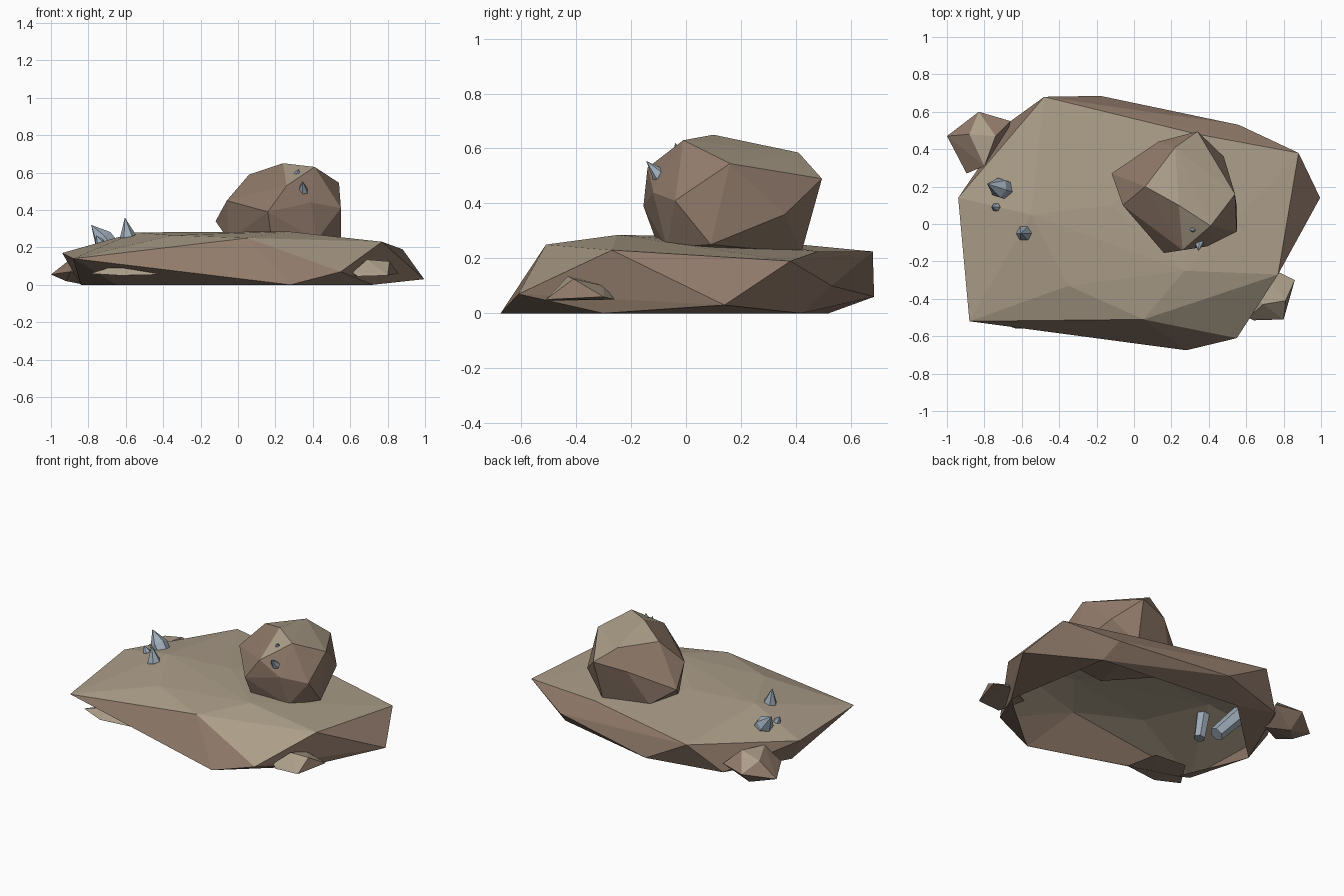
import bpy, bmesh
from mathutils import Vector


def material(name, rgb):
    m = bpy.data.materials.new(name)
    m.diffuse_color = (*rgb, 1)
    return m


TAN = material("dusty_tan", (0.41, 0.34, 0.25))
BROWN = material("warm_brown", (0.28, 0.195, 0.145))
CRYSTAL = material("crystal_blue", (0.34, 0.41, 0.48))


def finish(bm, name, mats):
    me = bpy.data.meshes.new(name)
    bm.to_mesh(me)
    bm.free()
    for m in mats:
        me.materials.append(m)
    ob = bpy.data.objects.new(name, me)
    bpy.context.collection.objects.link(ob)
    return ob


def rock(name, pts, tan_above=0.72, open_base=False):
    """Faceted rock: hull of a few corner points, tan on upward faces."""
    bm = bmesh.new()
    for p in pts:
        bm.verts.new(p)
    res = bmesh.ops.convex_hull(bm, input=bm.verts)
    loose = {g for g in res["geom_interior"] if isinstance(g, bmesh.types.BMVert)}
    bmesh.ops.delete(bm, geom=list(loose), context='VERTS')
    bmesh.ops.recalc_face_normals(bm, faces=bm.faces)
    if open_base:
        flat = [f for f in bm.faces if all(v.co.z < 0.005 for v in f.verts)]
        bmesh.ops.delete(bm, geom=flat, context='FACES')
    for f in bm.faces:
        f.material_index = 0 if f.normal.z > tan_above else 1
    return finish(bm, name, (TAN, BROWN))


def crystal(name, tip, base, r, point):
    """Hexagonal prism with a pyramid point, from base to tip."""
    tip, base = Vector(tip), Vector(base)
    axis = (tip - base).normalized()
    length = (tip - base).length
    bm = bmesh.new()
    bmesh.ops.create_circle(bm, cap_ends=True, segments=6, radius=r * 0.85)
    ret = bmesh.ops.extrude_face_region(bm, geom=bm.faces[:])
    top = [g for g in ret["geom"] if isinstance(g, bmesh.types.BMVert)]
    for v in top:
        v.co.z = length - point
        v.co.xy *= 1.18
    face = [f for f in bm.faces if all(v in top for v in f.verts)]
    p = bmesh.ops.poke(bm, faces=face)
    p["verts"][0].co.z = length
    bmesh.ops.recalc_face_normals(bm, faces=bm.faces)
    ob = finish(bm, name, (CRYSTAL,))
    ob.rotation_mode = 'QUATERNION'
    ob.rotation_quaternion = axis.to_track_quat('Z', 'Y')
    ob.location = base


# wide hollow slab: ground rim, belt corners, upper plateau
rock("base_slab", [
    (0.28, -0.675, 0), (0.72, -0.30, 0), (0.60, 0.42, 0),
    (-0.38, 0.52, 0), (-0.84, 0.08, 0), (-0.65, -0.37, 0),
    (0.55, -0.61, 0.07), (0.995, 0.14, 0.03), (0.88, 0.38, 0.19),
    (0.56, 0.53, 0.10), (-0.18, 0.685, 0.06), (-0.48, 0.68, 0.225),
    (-0.66, 0.55, 0.04), (-0.94, 0.14, 0.17), (-0.88, -0.52, 0.14),
    (0.05, -0.51, 0.25), (0.77, -0.27, 0.23), (0.27, -0.25, 0.285),
    (-0.35, -0.33, 0.265), (-0.55, 0.05, 0.28), (-0.12, 0.10, 0.28),
    (0.34, 0.48, 0.225)], 0.75, True)

# boulder sunk into the plateau
rock("boulder", [
    (-0.12, 0.27, 0.34), (-0.06, 0.10, 0.45), (0.06, 0.20, 0.59),
    (0.22, 0.41, 0.585), (0.24, 0.10, 0.65), (0.41, -0.01, 0.63),
    (0.54, 0.16, 0.545), (0.34, 0.495, 0.49), (0.13, 0.44, 0.46),
    (0.16, -0.155, 0.39), (0.26, -0.14, 0.53), (0.55, -0.04, 0.41),
    (0.39, -0.12, 0.44), (0.55, 0.09, 0.25), (0.32, 0.42, 0.22),
    (0.48, 0.36, 0.36), (0.02, 0.36, 0.24), (-0.05, 0.15, 0.24),
    (0.18, -0.10, 0.24), (0.42, -0.07, 0.24), (0.28, 0.18, 0.19)], 0.8)

# small stones around the rim
rock("back_left_stone", [
    (-1.0, 0.47, 0.055), (-0.83, 0.60, 0.09), (-0.66, 0.55, 0.10),
    (-0.80, 0.31, 0.17), (-0.895, 0.27, 0.07), (-0.88, 0.48, 0.15),
    (-0.74, 0.47, 0.18), (-0.92, 0.40, 0.02), (-0.82, 0.50, 0.0),
    (-0.70, 0.40, 0.02)], 0.8)
rock("front_right_stone", [
    (0.61, -0.50, 0.065), (0.64, -0.515, 0.045), (0.80, -0.51, 0.05),
    (0.86, -0.30, 0.06), (0.78, -0.26, 0.05), (0.69, -0.43, 0.135),
    (0.81, -0.41, 0.125), (0.59, -0.33, 0.05), (0.72, -0.30, 0.10)], 0.4)
rock("front_left_stone", [
    (-0.79, -0.50, 0.06), (-0.63, -0.56, 0.05), (-0.40, -0.54, 0.055),
    (-0.44, -0.32, 0.05), (-0.66, -0.30, 0.05), (-0.60, -0.50, 0.12),
    (-0.50, -0.48, 0.11)], 0.4)

# crystals growing from the slab and the boulder
for i, (tip, base, r, point) in enumerate([
        ((-0.785, 0.215, 0.32), (-0.54, 0.135, 0.03), 0.055, 0.10),
        ((-0.605, -0.05, 0.36), (-0.56, -0.05, 0.09), 0.042, 0.10),
        ((-0.76, 0.09, 0.265), (-0.70, 0.09, 0.16), 0.024, 0.04),
        ((0.345, -0.145, 0.555), (0.35, -0.04, 0.44), 0.028, 0.07),
        ((0.325, -0.04, 0.62), (0.29, 0.0, 0.52), 0.016, 0.03)]):
    crystal(f"crystal_{i + 1}", tip, base, r, point)
